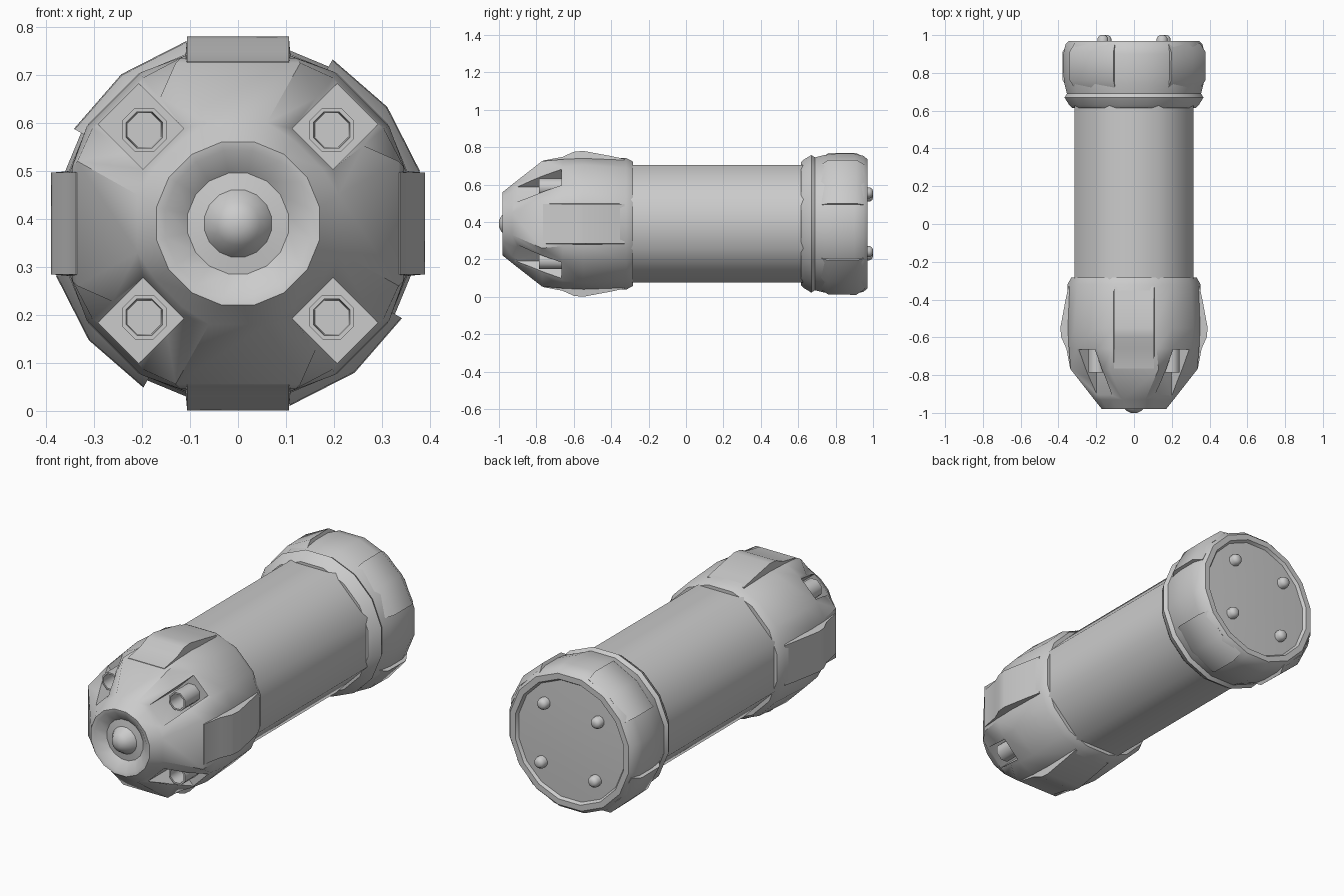
import bpy, bmesh
from math import pi, cos, sin, radians

if "Cube" in bpy.data.objects:
    bpy.data.objects.remove(bpy.data.objects["Cube"])

CZ = 0.39  # height of the long axis


def finish(name, bm, angle=40, smooth=True):
    bmesh.ops.remove_doubles(bm, verts=bm.verts, dist=1e-5)
    bmesh.ops.recalc_face_normals(bm, faces=bm.faces)
    me = bpy.data.meshes.new(name)
    bm.to_mesh(me)
    bm.free()
    ob = bpy.data.objects.new(name, me)
    bpy.context.collection.objects.link(ob)
    if smooth:
        shade(ob, angle)
    return ob


def shade(ob, angle):
    bpy.ops.object.select_all(action='DESELECT')
    ob.select_set(True)
    bpy.context.view_layer.objects.active = ob
    bpy.ops.object.shade_smooth_by_angle(angle=radians(angle))


def loft(bm, rings):
    """Skin a list of equal-length point rings and cap both ends."""
    vs = [[bm.verts.new(p) for p in r] for r in rings]
    n = len(vs[0])
    for a, b in zip(vs, vs[1:]):
        for i in range(n):
            j = (i + 1) % n
            bm.faces.new((a[i], a[j], b[j], b[i]))
    bm.faces.new(vs[0])
    bm.faces.new(vs[-1])


def circle(y, r, n, cx=0, cz=0, off=0.5):
    return [(cx + r * cos(2 * pi * (i + off) / n), y,
             CZ + cz + r * sin(2 * pi * (i + off) / n)) for i in range(n)]


def sixteen(y, d, w, e, f):
    """Ring with four flats at distance d (half width w) and four diagonals e, f."""
    pts = []
    for k in range(4):
        for dist, half, a in ((d, w, k * pi / 2), (e, f, k * pi / 2 + pi / 4)):
            for s in (-half, half):
                pts.append((dist * cos(a) - s * sin(a), y,
                            CZ + dist * sin(a) + s * cos(a)))
    return pts


# Octagonal body tube
bm = bmesh.new()
loft(bm, [circle(-0.32, 0.341, 8), circle(0.66, 0.341, 8)])
finish("body_tube", bm, 50)

# Faceted nose with dished tip
bm = bmesh.new()
loft(bm, [sixteen(*r) for r in (
    (-0.283, 0.332, 0.07, 0.335, 0.07),
    (-0.32, 0.352, 0.08, 0.355, 0.07),
    (-0.55, 0.350, 0.11, 0.366, 0.08),
    (-0.66, 0.345, 0.12, 0.355, 0.075),
    (-0.77, 0.335, 0.13, 0.300, 0.07),
    (-0.93, 0.210, 0.06, 0.205, 0.04),
    (-0.98, 0.170, 0.034, 0.170, 0.034),
    (-0.977, 0.152, 0.03, 0.152, 0.03),
    (-0.94, 0.105, 0.02, 0.105, 0.02),
    (-0.945, 0.07, 0.014, 0.07, 0.014),
    (-0.985, 0.045, 0.009, 0.045, 0.009),
    (-1.0, 0.018, 0.004, 0.018, 0.004))])
nose = finish("nose", bm, smooth=False)

# Pockets cut into the nose diagonals for the barrels
bm = bmesh.new()
for k in range(4):
    a = pi / 4 + k * pi / 2

    def p(r, s, y, a=a):
        return (r * cos(a) - s * sin(a), y, CZ + r * sin(a) + s * cos(a))
    loft(bm, [[p(r, s, y) for r, s in ((0.22, -0.06), (0.22, 0.06), (0.5, 0.06), (0.5, -0.06))]
              for y in (-0.665, -0.95)])
cutter = finish("pocket_cutter", bm, smooth=False)
cutter.hide_render = True
cutter.hide_viewport = False
mod = nose.modifiers.new("pockets", 'BOOLEAN')
mod.operation = 'DIFFERENCE'
mod.solver = 'EXACT'
mod.object = cutter
bpy.context.view_layer.objects.active = nose
nose.select_set(True)
bpy.ops.object.modifier_apply(modifier=mod.name)
bpy.data.objects.remove(cutter)
shade(nose, 40)

# Raised pads on the four nose flats
pad = ((-0.33, 0.347), (-0.40, 0.362), (-0.55, 0.39), (-0.60, 0.385), (-0.66, 0.358), (-0.765, 0.338))
for k, side in enumerate(("right", "top", "left", "bottom")):
    a = k * pi / 2
    bm = bmesh.new()
    loft(bm, [[(r * cos(a) - s * sin(a), y, CZ + r * sin(a) + s * cos(a))
               for r, s in ((0.30, -0.114), (r0, -0.106), (r0, 0.106), (0.30, 0.114))]
              for y, r0 in pad])
    finish("nose_pad_" + side, bm)

# Hollow barrels in the pockets
for k in range(4):
    a = pi / 4 + k * pi / 2
    cx, cz = 0.276 * cos(a), 0.276 * sin(a)
    bm = bmesh.new()
    loft(bm, [circle(y, r, 8, cx, cz) for y, r in (
        (-0.64, 0.05), (-0.785, 0.05), (-0.785, 0.041), (-0.70, 0.038))])
    finish("barrel_%d" % (k + 1), bm, 50)

# Rear cap with flange, rim and shallow end disc
bm = bmesh.new()
loft(bm, [circle(y, r, 16) for y, r in (
    (0.615, 0.335), (0.63, 0.35), (0.67, 0.375), (0.69, 0.362), (0.74, 0.375),
    (0.80, 0.382), (0.90, 0.382), (0.95, 0.37), (0.97, 0.352), (0.97, 0.322),
    (0.955, 0.312), (0.962, 0.15))])
finish("rear_cap", bm)

# Curved armour plates around the rear cap, set slightly off the diagonals
for k in range(4):
    rings = []
    for deg in (16, 38, 60):
        a = radians(deg + 90 * k)
        rings.append([(r * cos(a), y, CZ + r * sin(a)) for y, r in (
            (0.70, 0.35), (0.76, 0.393), (0.91, 0.395), (0.955, 0.365), (0.94, 0.34))])
    bm = bmesh.new()
    loft(bm, rings)
    finish("rear_plate_%d" % (k + 1), bm)

# Round studs on the end disc
for k in range(4):
    a = radians(48 + 90 * k)
    bm = bmesh.new()
    loft(bm, [circle(y, r, 10, 0.222 * cos(a), 0.222 * sin(a)) for y, r in (
        (0.94, 0.03), (0.982, 0.03), (0.995, 0.022), (1.0, 0.01))])
    finish("rear_stud_%d" % (k + 1), bm, 50)
